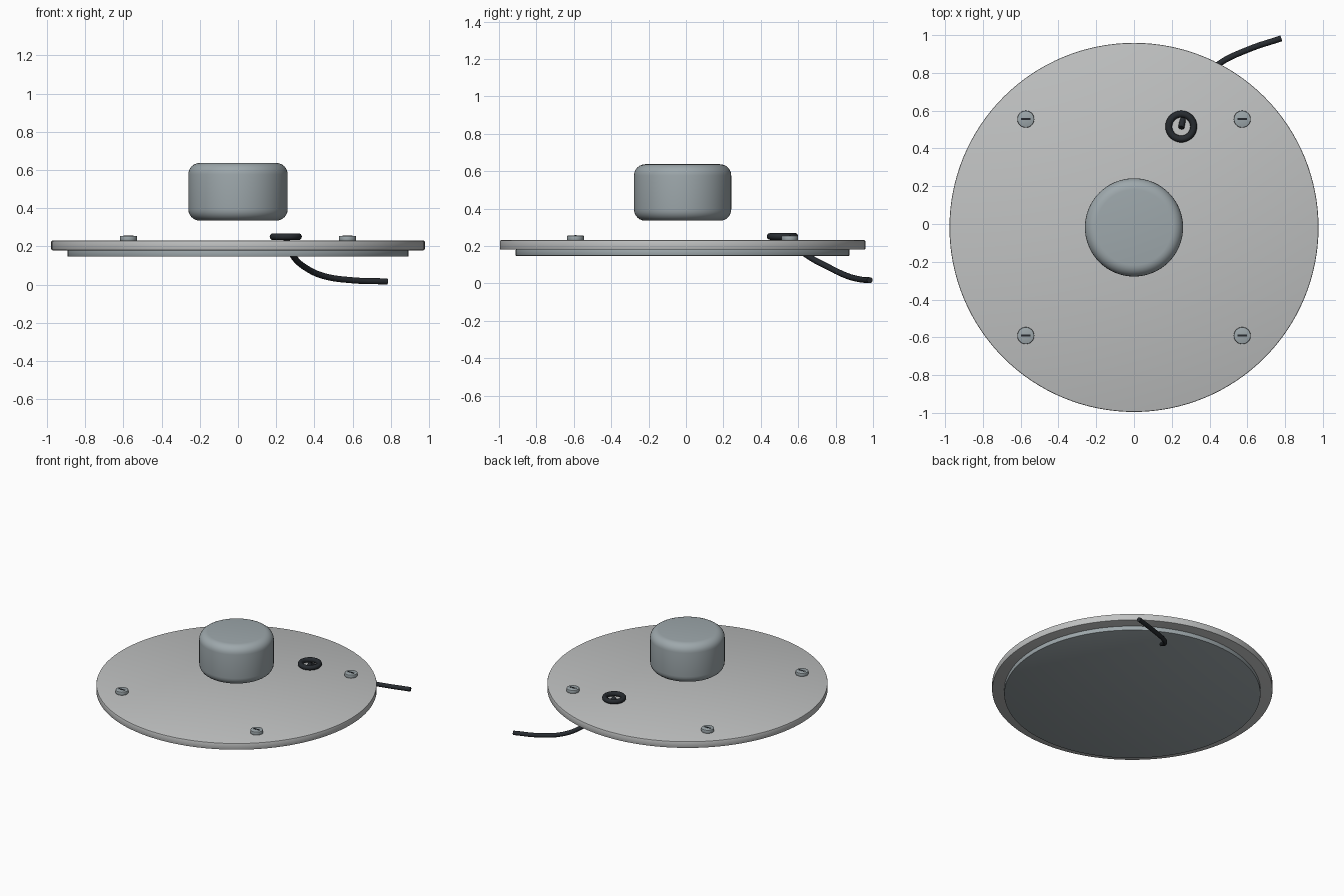
import bpy, math

cube = bpy.data.objects.get("Cube")
if cube:
    bpy.data.objects.remove(cube, do_unlink=True)

CY = -0.018  # centre of the round plates


def material(name, colour):
    m = bpy.data.materials.new(name)
    m.use_nodes = True
    m.diffuse_color = (*colour, 1)
    bsdf = m.node_tree.nodes["Principled BSDF"]
    bsdf.inputs["Base Color"].default_value = (*colour, 1)
    bsdf.inputs["Roughness"].default_value = 0.6
    return m


light_grey = material("light grey", (0.53, 0.54, 0.54))
steel = material("blue grey steel", (0.34, 0.39, 0.41))
rubber = material("black rubber", (0.02, 0.024, 0.029))


def finish(obj, name, mat, smooth=True):
    obj.name = name
    obj.data.materials.append(mat)
    if smooth:
        bpy.ops.object.shade_smooth_by_angle(angle=math.radians(35))
    return obj


def disc(name, x, y, radius, bottom, top, bevel, mat, sides=96, segments=2):
    """Upright cylinder with rounded rims."""
    bpy.ops.mesh.primitive_cylinder_add(vertices=sides, radius=radius, depth=top - bottom,
                                        location=(x, y, (bottom + top) / 2))
    obj = bpy.context.object
    mod = obj.modifiers.new("rounded rim", 'BEVEL')
    mod.width = bevel
    mod.segments = segments
    mod.limit_method = 'ANGLE'
    mod.angle_limit = math.radians(40)
    bpy.ops.object.modifier_apply(modifier=mod.name)
    return finish(obj, name, mat)


# Round plates and the raised knob
disc("top_plate", 0, CY, 0.977, 0.18, 0.231, 0.006, light_grey, 128)
disc("bottom_plate", 0, CY, 0.893, 0.147, 0.182, 0.004, steel, 128)
disc("knob", 0, CY, 0.26, 0.335, 0.637, 0.06, steel, 64, 6)

# Slotted screws at the four corners
for side, x in (("right", -0.573), ("left", 0.573)):
    for end, y in (("front", CY - 0.573), ("back", CY + 0.573)):
        disc(f"{end}_{side}_screw", x, y, 0.045, 0.229, 0.256, 0.005, steel, 32)
        bpy.ops.mesh.primitive_cube_add(size=1, location=(x, y, 0.2555))
        slot = bpy.context.object
        slot.scale = (0.052, 0.011, 0.005)
        finish(slot, f"{end}_{side}_screw_slot", rubber, False)

# Cable grommet
bpy.ops.mesh.primitive_torus_add(location=(0.25, 0.516, 0.251), major_radius=0.066,
                                 minor_radius=0.018, major_segments=48, minor_segments=16)
finish(bpy.context.object, "cable_grommet", rubber)

# Cable passing through the plates and trailing off at the back
path = [(0.25, 0.51, 0.25), (0.262, 0.565, 0.215), (0.29, 0.65, 0.148), (0.36, 0.765, 0.085),
        (0.45, 0.848, 0.045), (0.6, 0.922, 0.023), (0.78, 0.983, 0.017)]
curve = bpy.data.curves.new("cable", 'CURVE')
curve.dimensions = '3D'
curve.bevel_depth = 0.016
curve.bevel_resolution = 4
curve.use_fill_caps = True
spline = curve.splines.new('BEZIER')
spline.bezier_points.add(len(path) - 1)
for point, co in zip(spline.bezier_points, path):
    point.co = co
    point.handle_left_type = point.handle_right_type = 'AUTO'
cable = bpy.data.objects.new("cable", curve)
bpy.context.collection.objects.link(cable)
bpy.ops.object.select_all(action='DESELECT')
cable.select_set(True)
bpy.context.view_layer.objects.active = cable
bpy.ops.object.convert(target='MESH')
finish(bpy.context.object, "cable", rubber)
